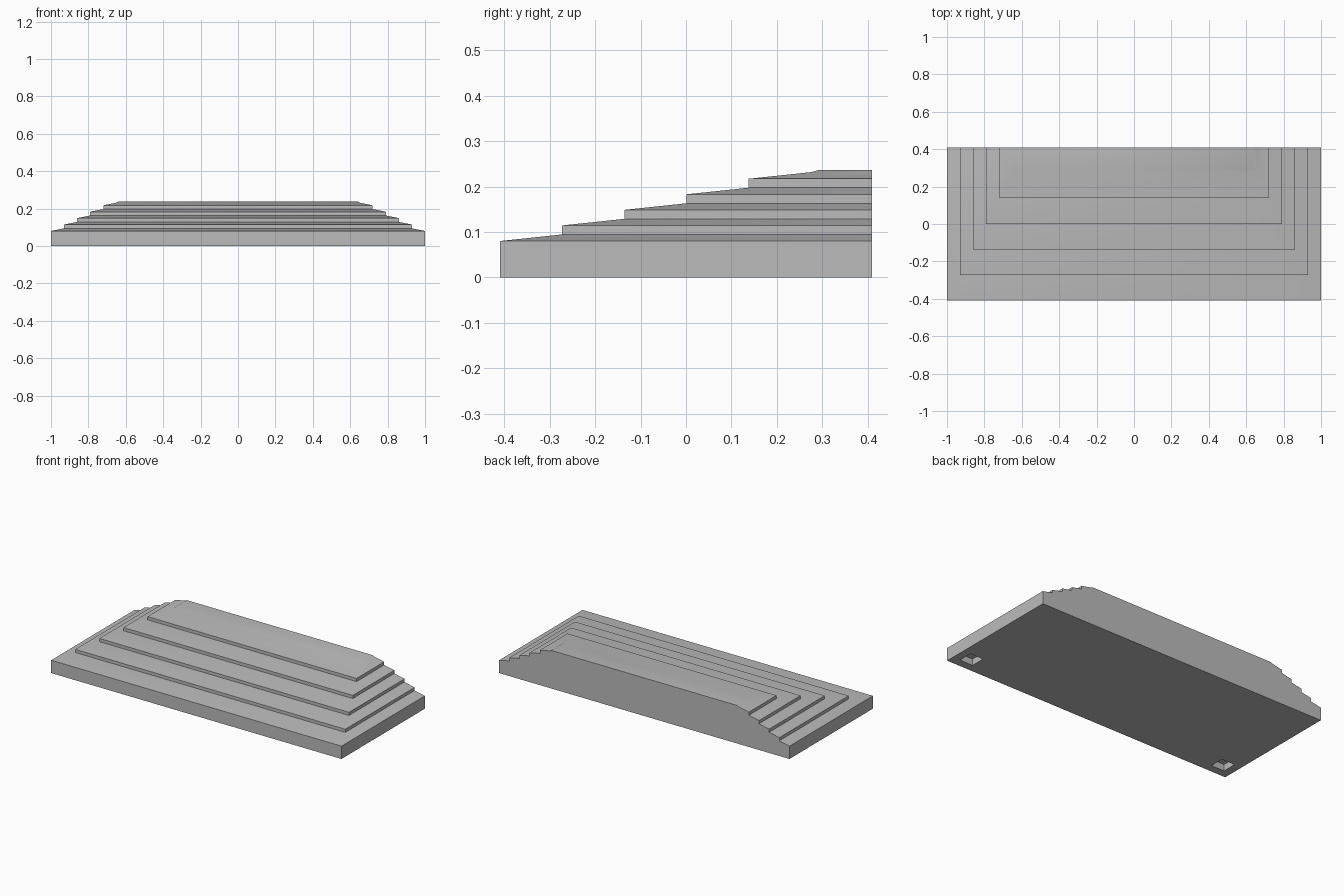
import bpy
import bmesh
import math

cube = bpy.data.objects.get("Cube")
if cube:
    bpy.data.objects.remove(cube, do_unlink=True)

# Stone colour
stone = bpy.data.materials.new("grey stone")
stone.use_nodes = True
GREY = (0.5, 0.5, 0.5, 1)
stone.diffuse_color = GREY
stone.node_tree.nodes["Principled BSDF"].inputs["Base Color"].default_value = GREY

BACK = 0.41
STEPS = 5
RUN_X, RUN_Y, RISE = 0.07, 0.137, 0.0343
TREAD_SLOPE = 0.0145

# Cross-section rings: half width, front y, height
rings = [(1, -BACK, 0)]
for i in range(STEPS):
    x, y, z = 1 - RUN_X * i, -BACK + RUN_Y * i, 0.08 + RISE * i
    rings.append((x, y, z))
    rings.append((x - RUN_X, y + RUN_Y, z + TREAD_SLOPE))
rings.append((0.64, 0.295, 0.237))

# Stepped body, open rings running round the front and both ends
bm = bmesh.new()
loops = [[bm.verts.new(p) for p in ((-x, BACK, z), (-x, y, z), (x, y, z), (x, BACK, z))]
         for x, y, z in rings]
for low, high in zip(loops, loops[1:]):
    for k in range(3):
        bm.faces.new((low[k], low[k + 1], high[k + 1], high[k]))
bm.faces.new(loops[-1])
bm.faces.new(loops[0][::-1])
bm.faces.new([r[3] for r in loops] + [r[0] for r in reversed(loops)])
bmesh.ops.recalc_face_normals(bm, faces=bm.faces)
mesh = bpy.data.meshes.new("stepped_platform")
bm.to_mesh(mesh)
bm.free()
platform = bpy.data.objects.new("stepped_platform", mesh)
bpy.context.collection.objects.link(platform)
mesh.materials.append(stone)

# Square sockets sunk into the underside near the front corners
bpy.context.view_layer.objects.active = platform
for side in (-1, 1):
    bpy.ops.mesh.primitive_cube_add(size=1, location=(side * 0.905, -0.315, 0))
    cutter = bpy.context.object
    cutter.name = "socket_cutter"
    cutter.scale = (0.09, 0.09, 0.08)
    cutter.hide_render = True
    cutter.data.materials.append(stone)
    bpy.context.view_layer.update()
    cut = platform.modifiers.new("socket", "BOOLEAN")
    cut.operation = "DIFFERENCE"
    cut.solver = "EXACT"
    cut.object = cutter
    bpy.context.view_layer.objects.active = platform
    bpy.ops.object.modifier_apply(modifier=cut.name)
    bpy.data.objects.remove(cutter, do_unlink=True)

# Soft shading over the gentle slopes, crisp risers
platform.select_set(True)
bpy.context.view_layer.objects.active = platform
bpy.ops.object.shade_smooth_by_angle(angle=math.radians(30))
